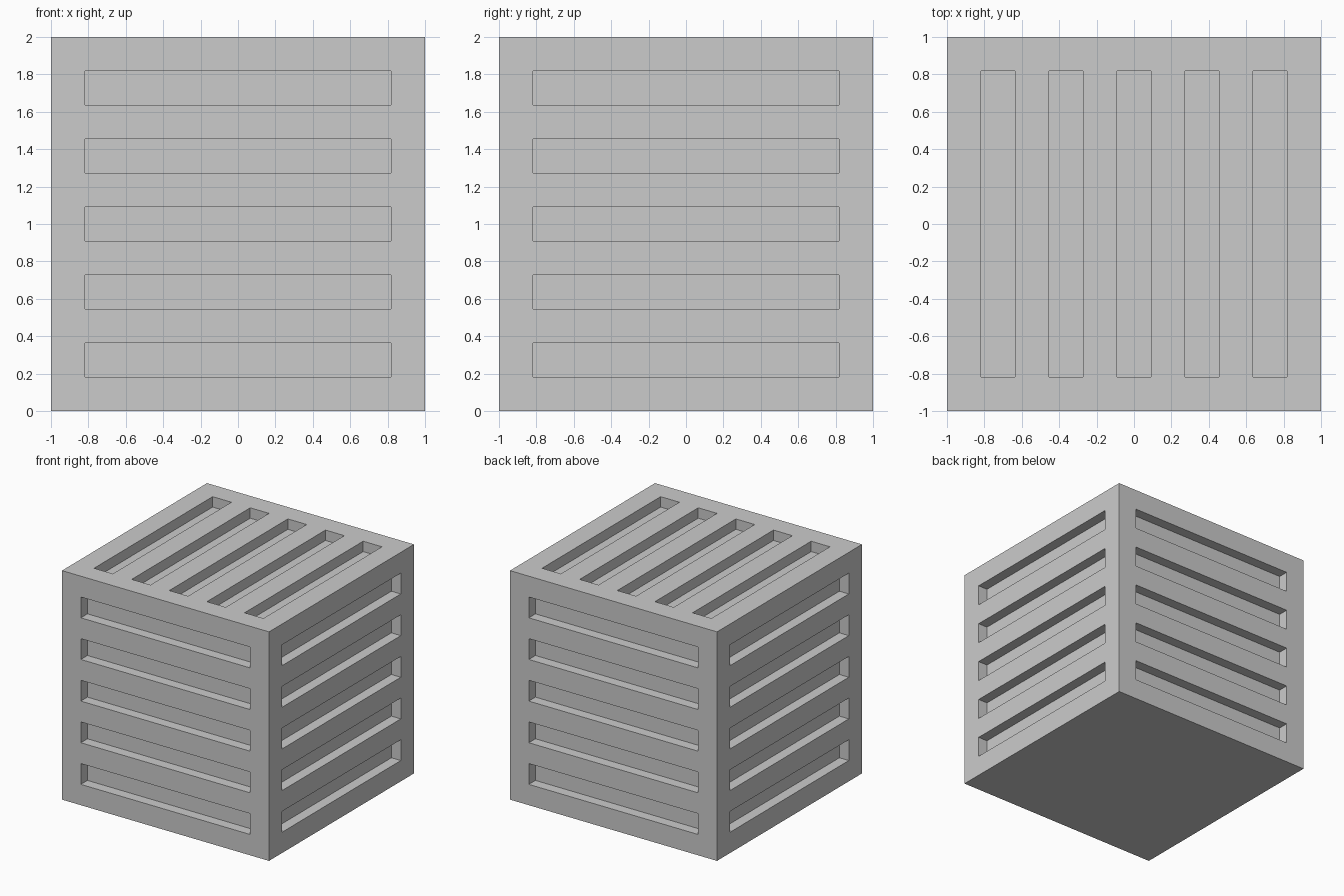
import bpy
import bmesh
from mathutils import Matrix, Vector

if "Cube" in bpy.data.objects:
    bpy.data.objects.remove(bpy.data.objects["Cube"])

U = 2 / 11          # slot width, bar width and border
DEPTH = U / 2       # slot depth
PAD = 0.1           # how far the cutters stick out of the crate


def add_box(bm, lo, hi):
    lo, hi = Vector(lo), Vector(hi)
    mat = Matrix.Translation((lo + hi) / 2) @ Matrix.Diagonal((*(hi - lo), 1))
    bmesh.ops.create_cube(bm, size=1, matrix=mat)


def make_object(name, bm):
    mesh = bpy.data.meshes.new(name)
    bm.to_mesh(mesh)
    bm.free()
    obj = bpy.data.objects.new(name, mesh)
    bpy.context.collection.objects.link(obj)
    return obj


grey = bpy.data.materials.new("light_grey")
grey.diffuse_color = (0.6, 0.6, 0.6, 1)
grey.use_nodes = True
grey.node_tree.nodes["Principled BSDF"].inputs["Base Color"].default_value = grey.diffuse_color

# Solid crate body
bm = bmesh.new()
add_box(bm, (-1, -1, 0), (1, 1, 2))
crate = make_object("slotted_crate", bm)
crate.data.materials.append(grey)

# Slot cutters: five per face on the four sides and the top
bm = bmesh.new()
half = 4.5 * U
inner, outer = 1 - DEPTH, 1 + PAD
for i in range(5):
    a = -half + 2 * U * i
    b = a + U
    for lo, hi in ((-outer, -inner), (inner, outer)):
        add_box(bm, (-half, lo, 1 + a), (half, hi, 1 + b))   # front and back
        add_box(bm, (lo, -half, 1 + a), (hi, half, 1 + b))   # left and right
    add_box(bm, (a, -half, 1 + inner), (b, half, 1 + outer))  # top
cutter = make_object("slot_cutter", bm)
cutter.data.materials.append(grey)
cutter.hide_render = True

# Cut the recesses and drop the helper
mod = crate.modifiers.new("slots", 'BOOLEAN')
mod.operation = 'DIFFERENCE'
mod.solver = 'EXACT'
mod.object = cutter
bpy.context.view_layer.objects.active = crate
crate.select_set(True)
bpy.ops.object.modifier_apply(modifier=mod.name)
bpy.data.objects.remove(cutter, do_unlink=True)
